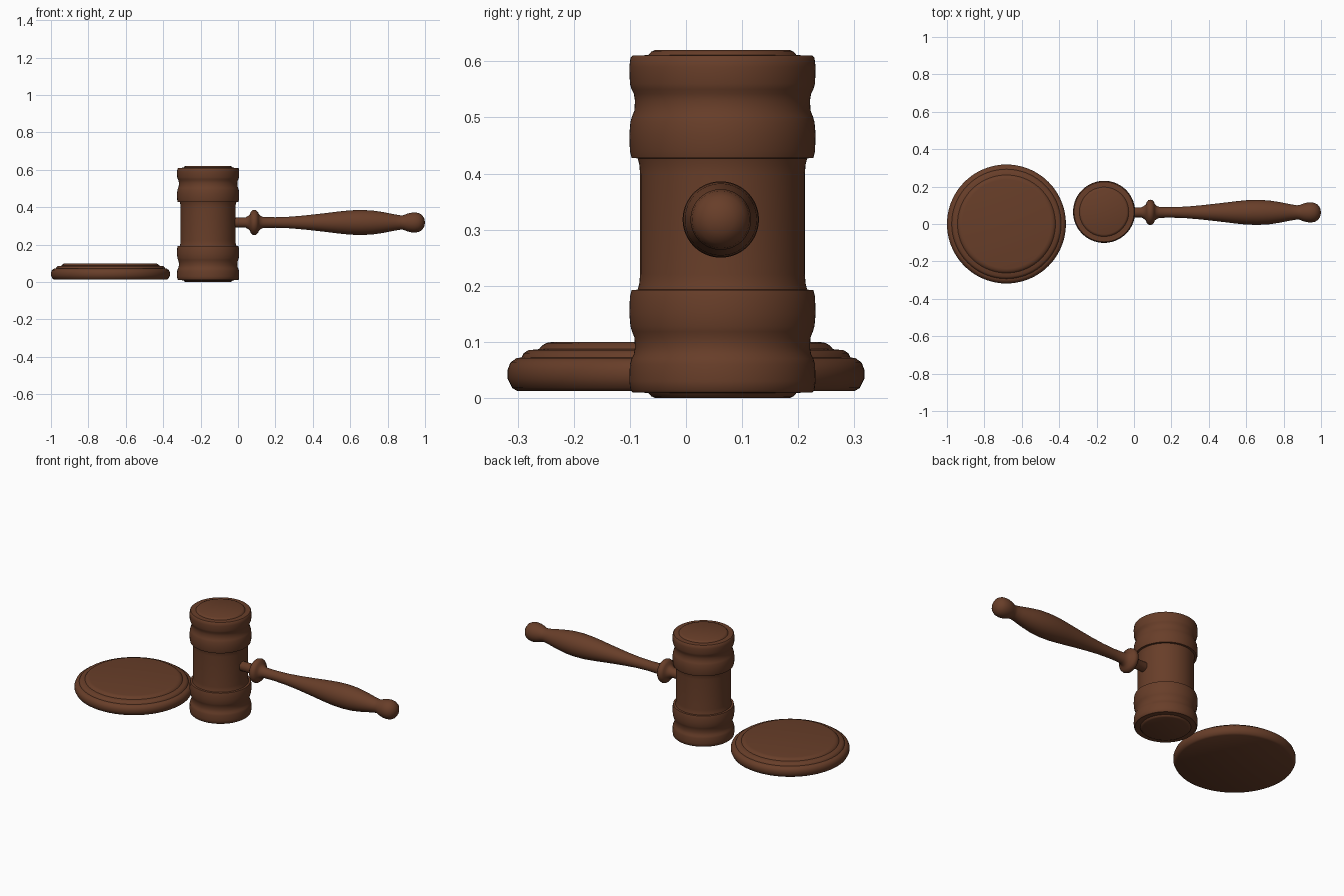
import bpy, bmesh, math
from mathutils import Matrix, Vector

wood = bpy.data.materials.new("dark brown wood")
wood.diffuse_color = (0.138, 0.048, 0.022, 1)


def lathe(name, profile, origin, along_x=False, steps=72):
    """Spin (height, radius) points around z, or lay the axis along x."""
    bm = bmesh.new()
    rings = []
    for h, r in profile:
        if r == 0:
            rings.append([bm.verts.new((0, 0, h))])
        else:
            rings.append([bm.verts.new((r * math.cos(a), r * math.sin(a), h))
                          for a in (2 * math.pi * i / steps for i in range(steps))])
    for lo, hi in zip(rings, rings[1:]):
        for i in range(steps):
            j = (i + 1) % steps
            if len(lo) == 1:
                bm.faces.new((lo[0], hi[j], hi[i]))
            elif len(hi) == 1:
                bm.faces.new((lo[i], lo[j], hi[0]))
            else:
                bm.faces.new((lo[i], lo[j], hi[j], hi[i]))
    if along_x:
        bmesh.ops.rotate(bm, verts=bm.verts, cent=(0, 0, 0),
                         matrix=Matrix.Rotation(math.pi / 2, 3, 'Y'))
    bmesh.ops.translate(bm, verts=bm.verts, vec=Vector(origin))
    bmesh.ops.recalc_face_normals(bm, faces=bm.faces)
    mesh = bpy.data.meshes.new(name)
    bm.to_mesh(mesh)
    bm.free()
    mesh.materials.append(wood)
    obj = bpy.data.objects.new(name, mesh)
    bpy.context.collection.objects.link(obj)
    bpy.ops.object.select_all(action='DESELECT')
    obj.select_set(True)
    bpy.context.view_layer.objects.active = obj
    bpy.ops.object.shade_smooth_by_angle(angle=math.radians(40))


# Gavel head: one half profile, mirrored about its middle
half = [(0, 0), (0, 0.120), (0.003, 0.127), (0.009, 0.132), (0.010, 0.160),
        (0.014, 0.164), (0.03, 0.166), (0.06, 0.165), (0.07, 0.162),
        (0.078, 0.158), (0.09, 0.156), (0.108, 0.157), (0.118, 0.161),
        (0.128, 0.164), (0.15, 0.166), (0.18, 0.165), (0.192, 0.162),
        (0.193, 0.151), (0.205, 0.148), (0.22, 0.147)]
head = half + [(0.62 - h, r) for h, r in reversed(half)]
lathe("gavel_head", head, (-0.16, 0.065, 0))

# Turned handle with collar and ball end
handle = [(-0.06, 0), (-0.06, 0.027), (0.04, 0.027), (0.055, 0.036),
          (0.064, 0.044), (0.068, 0.056), (0.076, 0.065), (0.087, 0.068),
          (0.098, 0.065), (0.107, 0.056), (0.111, 0.044), (0.12, 0.036),
          (0.135, 0.029), (0.2, 0.028), (0.28, 0.031), (0.36, 0.038),
          (0.45, 0.048), (0.54, 0.059), (0.6, 0.065), (0.66, 0.067),
          (0.72, 0.064), (0.78, 0.055), (0.84, 0.043), (0.87, 0.038),
          (0.885, 0.039), (0.905, 0.047), (0.925, 0.052), (0.945, 0.054),
          (0.965, 0.051), (0.982, 0.042), (0.995, 0.024), (1.0, 0)]
lathe("handle", handle, (0, 0.062, 0.318), along_x=True)

# Round sound block with stepped top edge
block = [(0.012, 0), (0.012, 0.300), (0.018, 0.310), (0.034, 0.318),
         (0.05, 0.318), (0.063, 0.313), (0.071, 0.302), (0.072, 0.293),
         (0.080, 0.289), (0.085, 0.281), (0.087, 0.262), (0.093, 0.257),
         (0.098, 0.249), (0.1, 0.237), (0.1, 0)]
lathe("sound_block", block, (-0.682, 0, 0))
